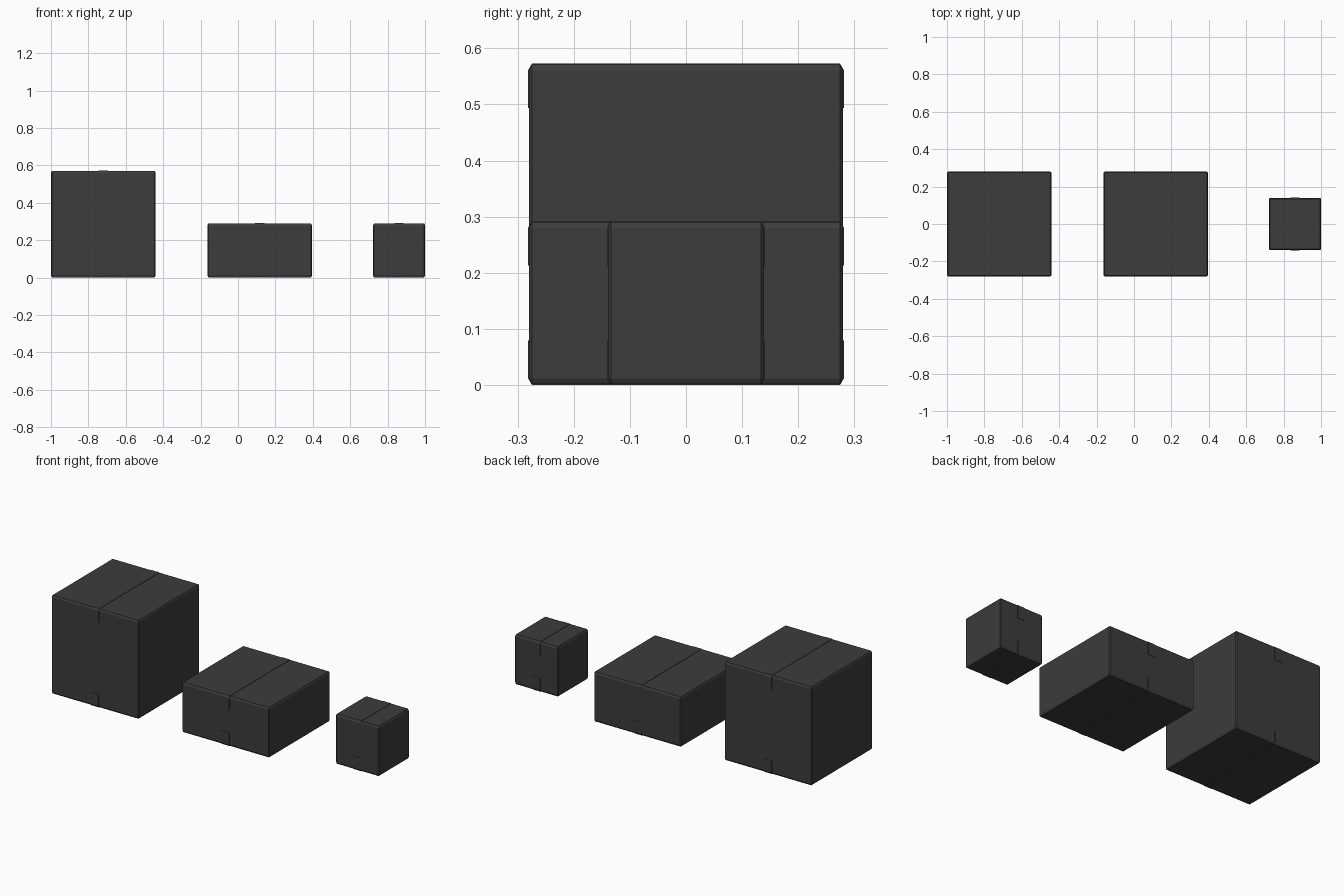
import bpy, bmesh
from mathutils import Vector

if "Cube" in bpy.data.objects:
    bpy.data.objects.remove(bpy.data.objects["Cube"])

dark = bpy.data.materials.new("dark_card")
dark.diffuse_color = (0.045, 0.045, 0.045, 1)
dark.use_nodes = True
dark.node_tree.nodes["Principled BSDF"].inputs["Base Color"].default_value = dark.diffuse_color

T = 0.002        # tape thickness
CH, CV = 0.005, 0.01   # edge chamfer, sideways and vertical
TAPE_W, TAPE_DROP = 0.05, 0.077


def finish(name, bm):
    bmesh.ops.recalc_face_normals(bm, faces=bm.faces)
    me = bpy.data.meshes.new(name)
    bm.to_mesh(me)
    bm.free()
    me.materials.append(dark)
    ob = bpy.data.objects.new(name, me)
    bpy.context.collection.objects.link(ob)
    return ob


# Carton body: a block with flat chamfers, taller than they are wide
def carton(name, cx, half, z0, z1):
    bm = bmesh.new()
    bmesh.ops.create_cube(bm, size=1)
    k = CV / CH
    bmesh.ops.scale(bm, vec=(2 * half * k, 2 * half * k, z1 - z0), verts=bm.verts)
    bmesh.ops.bevel(bm, geom=bm.edges[:], offset=CV, segments=1,
                    affect='EDGES', profile=0.5)
    bmesh.ops.scale(bm, vec=(1 / k, 1 / k, 1), verts=bm.verts)
    bmesh.ops.translate(bm, vec=(cx, 0, (z0 + z1) / 2), verts=bm.verts)
    finish(name, bm)


# Tape strip: runs along the seam and folds down over both ends
def tape(name, cx, half, face_z, up):
    def side(t):
        pts = [(half + t, face_z - up * TAPE_DROP),
               (half + t, face_z - up * CV),
               (half - CH, face_z + up * t)]
        return pts + [(-y, z) for y, z in reversed(pts)]
    outer, inner = side(T), side(0)
    bm = bmesh.new()
    rows = [[[bm.verts.new((cx + s * TAPE_W / 2, y, z)) for y, z in prof]
             for prof in (outer, inner)] for s in (-1, 1)]
    (ol, il), (orr, ir) = rows
    for i in range(len(outer) - 1):
        for a, b in ((ol, orr), (orr, ir), (ir, il), (il, ol)):
            bm.faces.new((a[i], a[i + 1], b[i + 1], b[i]))
    for i in (0, -1):
        bm.faces.new((ol[i], orr[i], ir[i], il[i]))
    finish(name, bm)


for label, cx, half, top in (("large", -0.7205, 0.2795, 0.573),
                             ("flat", 0.116, 0.2795, 0.292),
                             ("small", 0.861, 0.139, 0.292)):
    carton(label + "_carton", cx, half, T, top - T)
    tape(label + "_top_tape", cx, half, top - T, 1)
    tape(label + "_bottom_tape", cx, half, T, -1)
